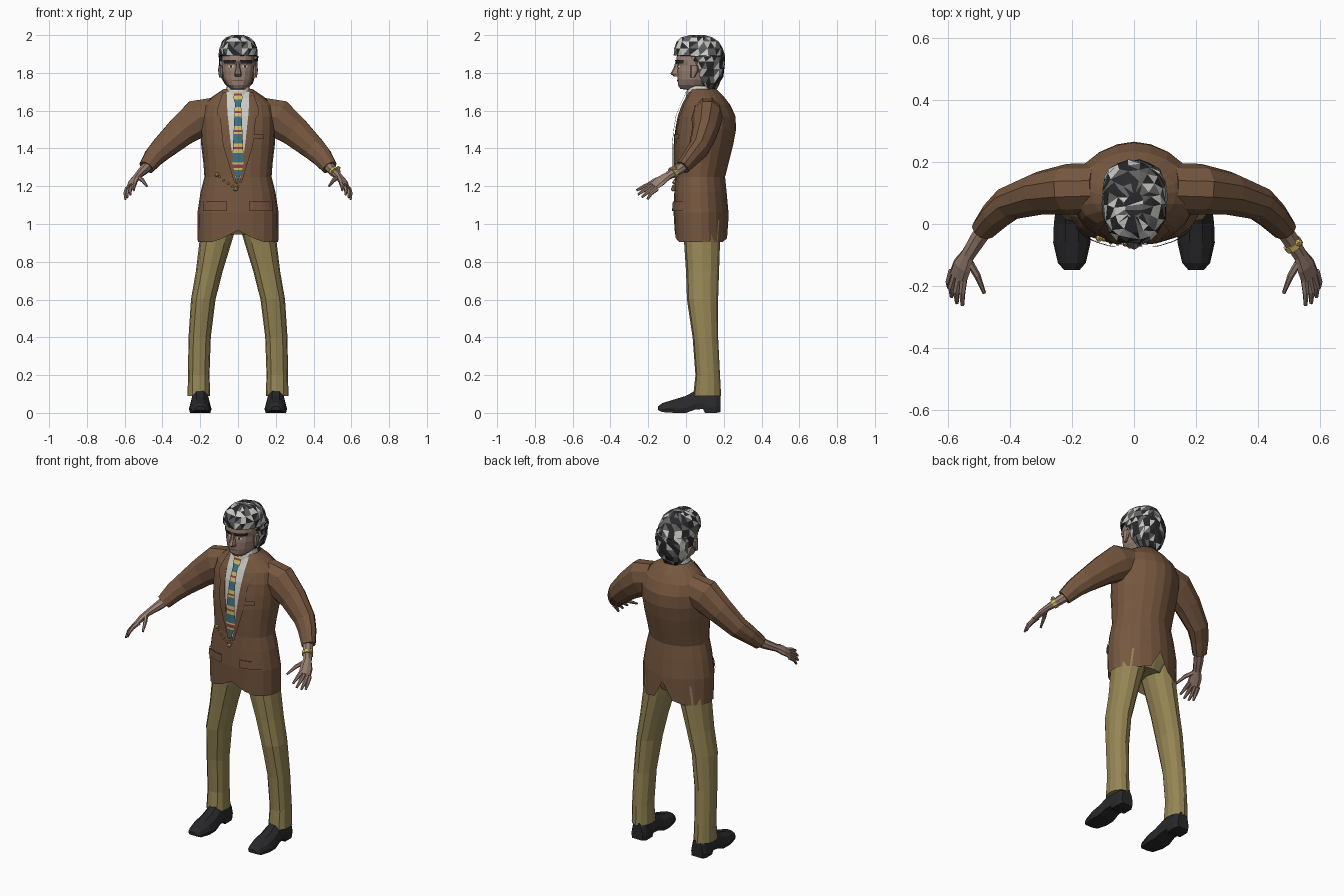
import bpy, bmesh, math, random
from mathutils import Vector
from mathutils.bvhtree import BVHTree

random.seed(4)
if "Cube" in bpy.data.objects:
    bpy.data.objects.remove(bpy.data.objects["Cube"])


def material(name, *rgb):
    m = bpy.data.materials.new(name)
    m.use_nodes = True
    m.diffuse_color = (*rgb, 1)
    bsdf = next(n for n in m.node_tree.nodes if n.type == 'BSDF_PRINCIPLED')
    bsdf.inputs["Base Color"].default_value = (*rgb, 1)
    return m


BROWN = material("jacket brown", .18, .095, .05)
KHAKI = material("trouser khaki", .30, .235, .09)
BLACK = material("black", .022, .022, .024)
SKIN = material("skin", .32, .215, .165)
WHITE = material("white", .60, .60, .57)
GREY = material("hair grey", .12, .12, .12)
TEAL = material("tie teal", .05, .17, .22)
GOLD = material("yellow gold", .66, .50, .14)
RED = material("tie red", .30, .05, .07)


def finish(name, bm, mats, rule=None, recalc=True):
    """Turn a bmesh into a flat shaded object."""
    if recalc:
        bmesh.ops.recalc_face_normals(bm, faces=bm.faces[:])
    bm.normal_update()
    if rule:
        for f in bm.faces:
            f.material_index = rule(f)
    me = bpy.data.meshes.new(name)
    bm.to_mesh(me)
    bm.free()
    for m in mats:
        me.materials.append(m)
    ob = bpy.data.objects.new(name, me)
    bpy.context.collection.objects.link(ob)
    return ob


def loft(rings, caps=True):
    """Bridge closed rings of points."""
    bm = bmesh.new()
    rows = [[bm.verts.new(p) for p in r] for r in rings]
    n = len(rows[0])
    for a, b in zip(rows, rows[1:]):
        for i in range(n):
            j = (i + 1) % n
            bm.faces.new((a[i], a[j], b[j], b[i]))
    if caps:
        bm.faces.new(rows[0])
        bm.faces.new(rows[-1])
    return bm


def flat_ring(z, hw, yf, yb, xc=0, n=20, front=2.4, back=2.0):
    """Horizontal rounded ring between a front and a back depth."""
    pts = []
    for i in range(n):
        c, s = math.cos(math.tau * i / n), math.sin(math.tau * i / n)
        e = 2 / (back if s > 0 else front)
        pts.append(Vector((xc + hw * math.copysign(abs(c) ** e, c),
                           (yf + yb) / 2 + (yb - yf) / 2 * math.copysign(abs(s) ** e, s), z)))
    return pts


def tube(path, hint, n=8):
    """Loft along (x, y, z, width, thickness); width runs along the hint."""
    pts = [Vector(p[:3]) for p in path]
    rings = []
    for i, p in enumerate(path):
        t = (pts[min(i + 1, len(pts) - 1)] - pts[max(i - 1, 0)]).normalized()
        u = Vector(hint)
        u = (u - t * u.dot(t)).normalized()
        v = t.cross(u)
        rings.append([pts[i] + u * p[3] * math.cos(math.tau * k / n)
                      + v * p[4] * math.sin(math.tau * k / n) for k in range(n)])
    return loft(rings)


def mirrored(name, build, mat):
    for side, s in (("left", 1), ("right", -1)):
        bm = build()
        for v in bm.verts:
            v.co.x *= s
        finish(side + "_" + name, bm, [mat])


def drape(name, tree, edges, offset, mats, rows=6, cols=4, rule=None, s=1):
    """Thin patch between two edges (z, x0, x1), laid on the front of a body."""
    bm = bmesh.new()
    grid = []
    for r in range(rows + 1):
        z = edges[0][0] + (edges[-1][0] - edges[0][0]) * r / rows
        for a, b in zip(edges, edges[1:]):
            if a[0] >= z >= b[0] - 1e-6:
                k = (a[0] - z) / (a[0] - b[0])
                x0, x1 = (a[m] + (b[m] - a[m]) * k for m in (1, 2))
                break
        x0, x1 = sorted((x0 * s, x1 * s))
        line = []
        for c in range(cols + 1):
            x = x0 + (x1 - x0) * c / cols
            hit = tree.ray_cast(Vector((x, -1, z)), Vector((0, 1, 0)))[0]
            line.append(bm.verts.new((x, (hit.y if hit else 0) - offset, z)))
        grid.append(line)
    for a, b in zip(grid, grid[1:]):
        for i in range(cols):
            bm.faces.new((a[i], b[i], b[i + 1], a[i + 1]))
    return finish(name, bm, mats, rule, False)


# Jacket body, with a rear vent and a cutaway front hem
body = [(.905, .213, -.06, .225), (1.06, .215, -.066, .225), (1.17, .198, -.062, .215),
        (1.25, .178, -.058, .207), (1.32, .183, -.06, .225), (1.42, .195, -.06, .25),
        (1.5, .2, -.052, .265), (1.57, .2, -.04, .262), (1.63, .185, -.018, .235),
        (1.675, .135, .005, .2), (1.715, .075, .018, .16)]
rings = [flat_ring(*b, back=1.8) for b in body]
rings[0][5].z = 1.03
rings[0][15].z = .965
for i in (4, 6, 14, 16):
    rings[0][i].z = .925
bm = loft(rings, caps=False)
torso = BVHTree.FromBMesh(bm)
finish("jacket_body", bm, [BROWN])

# Sleeves
mirrored("sleeve", lambda: tube([(.12, .115, 1.585, .08, .09), (.21, .112, 1.56, .082, .105),
                                 (.30, .1, 1.49, .07, .085), (.40, .068, 1.4, .056, .066),
                                 (.445, .028, 1.355, .047, .056), (.485, -.018, 1.3, .037, .043)],
                                (0, 1, 0), 10), BROWN)

# Trousers
finish("trouser_hips", loft([flat_ring(.945, .12, .01, .165), flat_ring(1.0, .185, -.03, .19),
                             flat_ring(1.15, .17, -.03, .185)]), [KHAKI])
leg = [(1.02, .1, -.025, .19, .1), (.9, .085, -.01, .18, .12), (.75, .071, 0, .175, .152),
       (.6, .065, .005, .17, .184), (.4, .059, .035, .17, .203), (.2, .057, .05, .18, .208),
       (.09, .06, .038, .186, .207)]
mirrored("trouser_leg", lambda: loft([flat_ring(*r, n=12) for r in leg]), KHAKI)


# Shoes: stations of (y, half width, top, bottom)
def shoe():
    stations = [(-.148, .025, .035, .015), (-.125, .045, .052, .004), (-.06, .06, .072, 0),
                (0, .058, .09, 0), (.05, .052, .118, .018), (.09, .05, .128, .02),
                (.1, .05, .128, 0), (.16, .05, .12, 0), (.182, .038, .1, .004)]
    out = []
    for y, w, top, low in stations:
        out.append([(.2 + k * w, y, low + h * (top - low)) for k, h in
                    ((-.9, 0), (.9, 0), (1, .3), (.8, .72), (.35, 1), (-.35, 1), (-.8, .72), (-1, .3))])
    return loft(out)


mirrored("shoe", shoe, BLACK)

# Hands
SPREAD = (.04, .03, -.025)
mirrored("forearm_and_palm", lambda: tube([(.465, .005, 1.32, .03, .03), (.5, -.045, 1.285, .029, .026),
                                           (.535, -.1, 1.252, .025, .018), (.553, -.135, 1.228, .036, .018),
                                           (.567, -.172, 1.2, .036, .013)], SPREAD), SKIN)
fingers = {"index_finger": [(.547, -.17, 1.215), (.553, -.22, 1.2), (.552, -.262, 1.178)],
           "middle_finger": [(.56, -.165, 1.205), (.572, -.218, 1.183), (.57, -.255, 1.155)],
           "ring_finger": [(.574, -.16, 1.196), (.588, -.203, 1.17), (.587, -.235, 1.14)],
           "little_finger": [(.586, -.152, 1.188), (.596, -.185, 1.162), (.596, -.205, 1.13)],
           "thumb": [(.535, -.115, 1.25), (.505, -.165, 1.232), (.482, -.222, 1.2)]}
for name, path in fingers.items():
    mirrored(name, lambda: tube([(*p, w, w) for p, w in zip(path, (.013, .011, .006))], SPREAD, 6), SKIN)

# Wristwatch
finish("watch_band", tube([(.508, -.06, 1.278, .033, .029), (.518, -.075, 1.27, .032, .028)],
                          SPREAD, 10), [GOLD])
bm = bmesh.new()
bmesh.ops.create_icosphere(bm, subdivisions=1, radius=.014)
bmesh.ops.translate(bm, verts=bm.verts, vec=(.53, -.06, 1.294))
finish("watch_case", bm, [GOLD])

# Shirt, collar, tie and lapels
finish("shirt_collar", loft([flat_ring(1.66, .074, -.002, .15), flat_ring(1.705, .066, .004, .146),
                             flat_ring(1.73, .058, .014, .14)], False), [WHITE])
drape("shirt_front", torso, [(1.7, -.062, .062), (1.6, -.058, .058), (1.45, -.042, .042),
                             (1.24, -.012, .012)], .004, [WHITE], 14, 6)


def stripe(f):
    t = (f.calc_center_median().z / .095) % 1
    return 0 if t < .52 else 1 if t < .68 else 2 if t < .8 else 1


drape("tie", torso, [(1.7, -.02, .02), (1.665, -.024, .024), (1.64, -.016, .016), (1.32, -.031, .031),
                     (1.235, -.005, .005)], .014, [TEAL, GOLD, RED], 46, 2, stripe)
for side, s in (("left", 1), ("right", -1)):
    drape(side + "_lapel", torso, [(1.7, .06, .08), (1.585, .056, .118), (1.57, .054, .095),
                                   (1.42, .038, .08), (1.22, .008, .02)], .009, [BROWN], 20, 3, s=s)
    drape(side + "_pocket_flap", torso, [(1.115, .06, .185), (1.07, .06, .185)], .012, [BROWN], 2, 6, s=s)
    drape(side + "_pocket_trim", torso, [(1.119, .058, .187), (1.115, .058, .187)], .01, [RED], 1, 6, s=s)
drape("breast_pocket", torso, [(1.475, .05, .135), (1.45, .05, .135)], .012, [BROWN], 2, 4)

# Fob chain and buttons
for i, (x, z) in enumerate([(-.112, 1.262), (-.098, 1.25), (-.075, 1.232), (-.052, 1.215),
                            (-.03, 1.2), (-.012, 1.185), (0, 1.2), (-.005, 1.22)]):
    y = torso.ray_cast(Vector((x, -1, z)), Vector((0, 1, 0)))[0].y
    bm = bmesh.new()
    bmesh.ops.create_icosphere(bm, subdivisions=1, radius=.013 if i in (0, 5) else .007)
    bmesh.ops.translate(bm, verts=bm.verts, vec=(x, y - .008, z))
    finish("fob_link_%d" % (i + 1), bm, [GOLD])

# Head, nose and ears
head = [(1.62, .055, .025, .14), (1.712, .052, .015, .13), (1.714, .038, -.03, .11), (1.735, .06, -.042, .12),
        (1.765, .077, -.045, .14), (1.81, .086, -.047, .16), (1.84, .088, -.044, .17),
        (1.865, .09, -.052, .17), (1.91, .088, -.046, .17), (1.96, .07, -.02, .14)]
bm = loft([flat_ring(*h, n=16) for h in head])
skull = BVHTree.FromBMesh(bm)
finish("head", bm, [SKIN])
finish("nose", loft([flat_ring(*r, n=8) for r in ((1.858, .009, -.056, -.02), (1.825, .012, -.066, -.02),
                                                  (1.795, .019, -.083, -.02), (1.78, .016, -.062, -.02))]), [SKIN])
mirrored("ear", lambda: loft([flat_ring(z, w, .025, b, .092, 8) for z, w, b in
                              ((1.775, .008, .045), (1.81, .013, .065), (1.84, .012, .065))]), SKIN)

# Eyes, brows and mouth
for side, s in (("left", 1), ("right", -1)):
    drape(side + "_brow", skull, [(1.868, .01, .078), (1.85, .014, .074)], .008, [BLACK], 2, 4, s=s)
    drape(side + "_eye", skull, [(1.838, .022, .052), (1.829, .026, .048)], .004, [WHITE], 1, 2, s=s)
    drape(side + "_pupil", skull, [(1.839, .032, .042), (1.828, .032, .042)], .006, [BLACK], 1, 1, s=s)
drape("mouth", skull, [(1.762, -.03, .03), (1.756, -.028, .028)], .004, [BROWN], 1, 4)

# Hair: choppy streaked locks, lighter at the sides and fringe
hair = [(1.715, .05, .1, .165), (1.745, .075, .075, .182), (1.78, .092, .045, .196), (1.82, .1, .03, .204),
        (1.86, .104, .012, .207), (1.888, .105, -.012, .206), (1.892, .104, -.062, .205),
        (1.93, .1, -.066, .195), (1.965, .085, -.05, .17), (1.988, .06, -.025, .135), (2.0, .03, .02, .1)]
bm = loft([flat_ring(*h, n=18) for h in hair])
bmesh.ops.triangulate(bm, faces=bm.faces[:])
for v in bm.verts:
    v.co.x += random.uniform(-.005, .005)
    v.co.y += random.uniform(-.006, .006)


def streak(f):
    c = f.calc_center_median()
    light = .34 if abs(f.normal.x) > .6 else .25 if c.y < 0 else .13
    r = random.random()
    return 1 if r < light else 2 if r < light + .3 else 0


finish("hair", bm, [BLACK, WHITE, GREY], streak)
